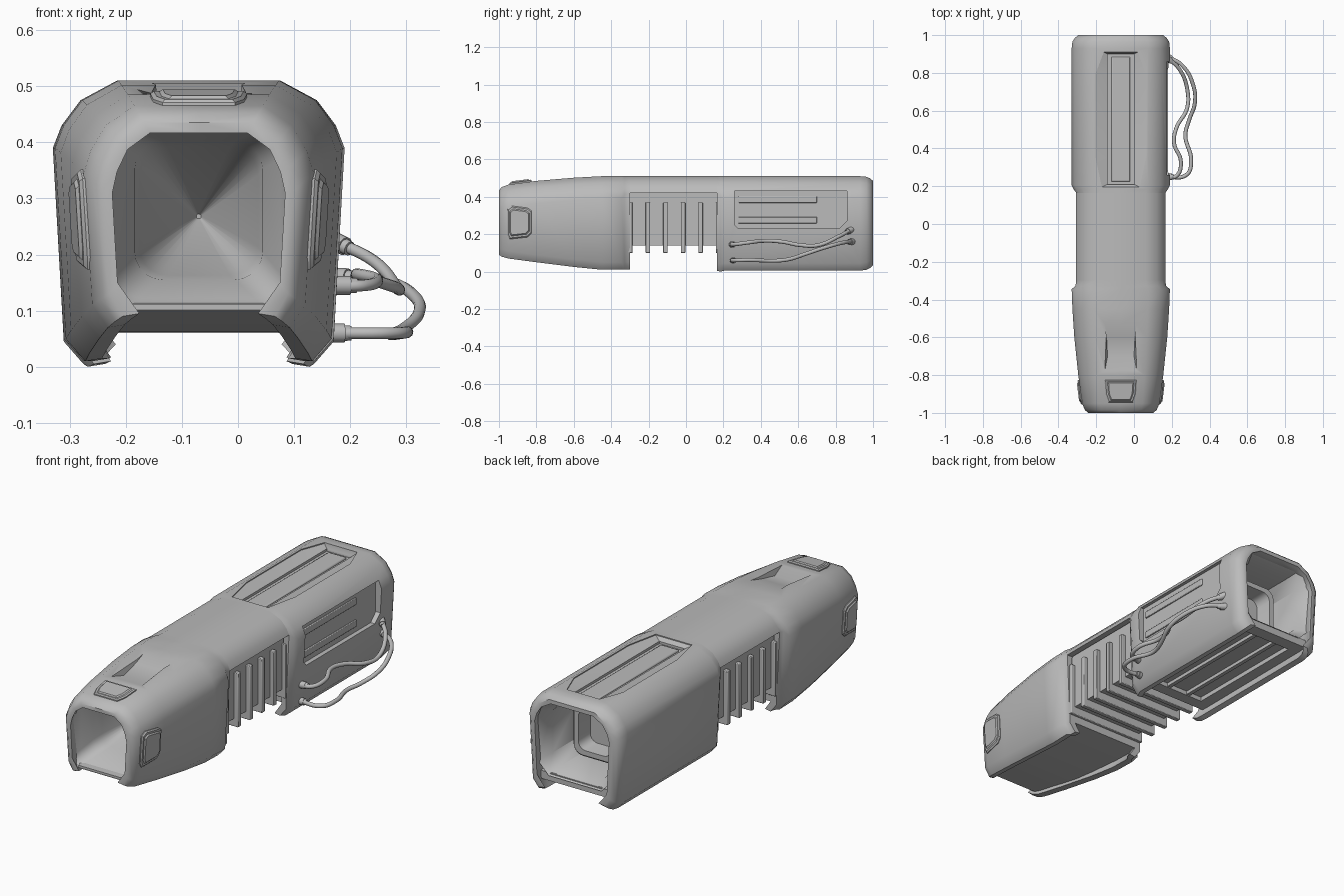
import bpy, bmesh, math
from mathutils import Vector

if "Cube" in bpy.data.objects:
    bpy.data.objects.remove(bpy.data.objects["Cube"])

X = -0.07  # centre line of the body (cables stick out to the right)
grey = bpy.data.materials.new("plain_grey")
grey.diffuse_color = (0.5, 0.5, 0.5, 1)
grey.use_nodes = True
grey.node_tree.nodes["Principled BSDF"].inputs["Base Color"].default_value = grey.diffuse_color


def finish(ob, angle=40):
    for p in ob.data.polygons:
        p.use_smooth = True
    ob.data.set_sharp_from_angle(angle=math.radians(angle))


def loft(name, rings, caps="ngon", angle=40):
    """Skin closed rings of points; 'strip' caps suit hollow U sections."""
    bm = bmesh.new()
    vs = [[bm.verts.new(p) for p in r] for r in rings]
    n = len(rings[0])
    for a, b in zip(vs, vs[1:]):
        for i in range(n):
            j = (i + 1) % n
            bm.faces.new((a[i], a[j], b[j], b[i]))
    for r in (vs[0], vs[-1]):
        if caps == "ngon":
            bm.faces.new(r)
        elif caps == "strip":
            for i in range(n // 2 - 1):
                bm.faces.new((r[i], r[i + 1], r[n - 2 - i], r[n - 1 - i]))
        elif r is vs[-1]:
            bm.faces.new(r)
    bmesh.ops.recalc_face_normals(bm, faces=bm.faces)
    me = bpy.data.meshes.new(name)
    bm.to_mesh(me)
    bm.free()
    ob = bpy.data.objects.new(name, me)
    bpy.context.collection.objects.link(ob)
    me.materials.append(grey)
    finish(ob, angle)
    return ob


def box(name, x, y, z, bevel=0):
    """Box from ranges; x is measured from the body centre line."""
    ring = lambda zz: [(X + x[0], y[0], zz), (X + x[1], y[0], zz), (X + x[1], y[1], zz), (X + x[0], y[1], zz)]
    ob = loft(name, [ring(z[0]), ring(z[1])])
    if bevel:
        m = ob.modifiers.new("bevel", "BEVEL")
        m.width, m.segments = bevel, 2
    return ob


def cut(ob, cutter):
    m = ob.modifiers.new("cut", "BOOLEAN")
    m.operation, m.object, m.solver = "DIFFERENCE", cutter, "EXACT"
    bpy.context.view_layer.update()
    me = bpy.data.meshes.new_from_object(ob.evaluated_get(bpy.context.evaluated_depsgraph_get()))
    ob.modifiers.clear()
    ob.data = me
    bpy.data.objects.remove(cutter)
    finish(ob)


def section(y, w, zt, zb, t, s=1.0, count=7):
    """Hollow upside-down U: outer half profile, inner half profile, mirrored."""
    outer = [(0, zt), (.56 * w, zt), (.81 * w, zt - .035 * s), (.94 * w, zt - .08 * s),
             (w, zt - .12 * s), (.925 * w, zb + .04), (.79 * w, zb)][:count]
    inner = [(0, zt - t), (.56 * w - .01, zt - t), (.81 * w - .7 * t, zt - .035 * s - .7 * t),
             (.94 * w - .9 * t, zt - .08 * s - .4 * t), (w - t, zt - .12 * s - (.3 * t if count == 7 else 0)),
             (.935 * w - .9 * t, zb + .06), (.79 * w - .03, zb + .005)][:count]
    full = lambda h: [(-a, b) for a, b in reversed(h[1:])] + h
    return [(X + a, y, b) for a, b in full(outer) + full(inner)[::-1]]


# Outer shell in three lengths that meet edge to edge
front = loft("front_shell", [section(*a) for a in (
    (-1, .172, .435, .09, .018), (-.985, .19, .452, .08, .034), (-.95, .205, .465, .07, .045),
    (-.8, .225, .485, .05, .045), (-.6, .246, .502, .025, .045), (-.45, .256, .51, .01, .045),
    (-.345, .26, .51, .01, .045), (-.328, .24, .51, .01, .035, .8), (-.3, .236, .51, .012, .03, .75))], "strip")
loft("middle_roof", [section(y, .236, .51, .1, .03, .75, 5) for y in (-.3, .165)], "strip")
rear = loft("rear_shell", [section(*a) for a in (
    (.165, .236, .51, .005, .03, .75), (.185, .25, .51, 0, .04, .9), (.205, .26, .51, .005, .045),
    (.93, .26, .51, .005, .05), (.965, .256, .507, .01, .05), (.985, .243, .498, .02, .038),
    (1, .225, .485, .035, .02))], "strip")

# Shallow scoop in the front of the roof, narrowing forwards
scoop = [(-.51, .511, .085), (-.6, .488, .075), (-.7, .467, .07), (-.78, .488, .085), (-.78, .6, .085), (-.51, .6, .085)]
cut(front, loft("scoop_cutter", [[(X + sx * w, y, z) for y, z, w in scoop] for sx in (-1, 1)]))

# Long recess on the rear roof: sloped octagon sides running down to a slot with a bar
mirror = lambda h: h + [(-a, b) for a, b in reversed(h)]
octagon = mirror([(.09, .91), (.135, .79), (.135, .36), (.1, .195)])
slot = mirror([(.07, .9), (.07, .8), (.07, .35), (.07, .21)])
cut(rear, loft("roof_cutter", [[(X + a, b, z) for a, b in o]
                               for o, z in ((slot, .476), (slot, .488), (octagon, .505), (octagon, .6))]))
box("roof_bar", (-.05, .05), (.225, .885), (.466, .484), .005)

# Recessed panel on the right of the rear shell, with two slim bars
panel = [(.26, .25), (.28, .23), (.82, .23), (.86, .27), (.86, .43), (.26, .43)]
cut(rear, loft("panel_cutter", [[(X + x, y, z) for y, z in panel] for x in (.228, .35)]))
for z in (.275, .385):
    box("panel_bar", (.215, .235), (.28, .70), (z - .017, z + .017), .003)


def pad(name, outline, place):
    """Raised button whose surface follows the shell through place(u, v, height)."""
    cu = sum(p[0] for p in outline) / len(outline)
    cv = sum(p[1] for p in outline) / len(outline)
    loft(name, [[place(cu + (u - cu) * k, cv + (v - cv) * k, h) for u, v in outline]
                for k, h in ((1.08, -.02), (1.08, .004), (1, .01), (.88, .01), (.8, .016))], angle=30)


side_outline = [(-.95, .20), (-.94, .18), (-.85, .19), (-.83, .21), (-.83, .32), (-.85, .335), (-.93, .345), (-.95, .33)]
for s, label in ((1, "right"), (-1, "left")):
    pad(label + "_pad", side_outline,
        lambda y, z, h: (X + s * (.205 + (y + .95) * .13 - (.36 - z) * .06 + h), y, z))
top_outline = [(-.08, -.83), (-.075, -.9), (-.06, -.94), (.06, -.94), (.075, -.9), (.08, -.83)]
pad("top_pad", top_outline, lambda x, y, h: (X + x, y, .467 + (y + .95) * .13 + h * .85))


def rounded(y, w, z0, z1, r, n=5):
    """Rounded rectangle ring across the body."""
    pts = []
    for cx, cz, a0 in ((w - r, z1 - r, 0), (r - w, z1 - r, 90), (r - w, z0 + r, 180), (w - r, z0 + r, 270)):
        for i in range(n + 1):
            a = math.radians(a0 + 90 * i / n)
            pts.append((X + cx + r * math.cos(a), y, cz + r * math.sin(a)))
    return pts


# Funnel in the front opening, narrowing to a point
loft("front_funnel", [rounded(*a) for a in (
    (-.982, .16, .10, .422, .04), (-.93, .145, .122, .416, .045), (-.88, .114, .155, .402, .05),
    (-.82, .106, .163, .392, .05), (-.6, .004, .264, .272, .003))], "end")

# Rear chamber: chamfered funnel and rounded boss
loft("rear_chamber", [rounded(*a, n=1) for a in (
    (.975, .205, .09, .462, .06), (.91, .168, .125, .435, .05), (.69, .168, .125, .435, .05))], "end")
loft("rear_boss", [rounded(*a) for a in (
    (.68, .13, .14, .42, .05), (.80, .13, .14, .42, .05), (.82, .115, .155, .405, .045),
    (.82, .09, .18, .38, .04), (.74, .08, .19, .37, .04))])

# Floors between the shell legs; the front one slopes up to a thin lip
loft("front_floor", [[(X + a * w, y, z) for a, z in ((-1, zb), (1, zb), (.95, zt), (-.95, zt))]
                     for y, w, zb, zt in ((-.98, .13, .1, .112), (-.9, .165, .09, .118),
                                          (-.7, .195, .062, .115), (-.3, .205, .062, .115))])
floor = box("rear_floor", (-.2, .2), (.19, .965), (.06, .1))
cut(floor, box("floor_cutter", (-.14, .14), (.25, .9), (.0, .082)))
for x in (-.06, .06):
    box("floor_rail", (x - .01, x + .01), (.25, .9), (.065, .09))

# Ribbed middle core
box("middle_core", (-.2, .2), (-.32, .2), (.14, .43))
for i in range(6):
    y = -.298 + .094 * i
    box("core_rib", (-.222, .222), (y - .012, y + .012), (.1, .37), .003)

# Two loose cables with plugs on the right
upper = [(.17, .245, .145), (.225, .255, .145), (.248, .33, .155), (.212, .43, .165), (.225, .51, .16),
         (.28, .61, .142), (.284, .70, .14), (.24, .82, .19), (.17, .885, .225)]
lower = [(.16, .25, .06), (.28, .262, .06), (.302, .34, .062), (.272, .47, .058), (.292, .55, .066),
         (.322, .64, .095), (.315, .73, .125), (.255, .84, .155), (.17, .89, .16)]
for label, path in (("upper", upper), ("lower", lower)):
    cu = bpy.data.curves.new(label + "_cable", "CURVE")
    cu.dimensions, cu.bevel_depth, cu.bevel_resolution, cu.resolution_u = "3D", .0105, 3, 8
    cu.use_fill_caps = True
    sp = cu.splines.new("BEZIER")
    sp.bezier_points.add(len(path) - 1)
    for bp, p in zip(sp.bezier_points, path):
        bp.co = p
        bp.handle_left_type = bp.handle_right_type = "AUTO"
    cu.materials.append(grey)
    bpy.context.collection.objects.link(bpy.data.objects.new(label + "_cable", cu))
    for a, b in ((path[0], path[1]), (path[-1], path[-2])):
        p, d = Vector(a), (Vector(b) - Vector(a)).normalized()
        u = d.cross(Vector((0, 0, 1))).normalized()
        v = d.cross(u)
        ring = lambda t, r: [p + d * t + (u * math.cos(k * math.pi / 6) + v * math.sin(k * math.pi / 6)) * r
                             for k in range(12)]
        loft("cable_plug", [ring(-.02, .017), ring(.03, .017), ring(.03, .014), ring(.042, .013)])
